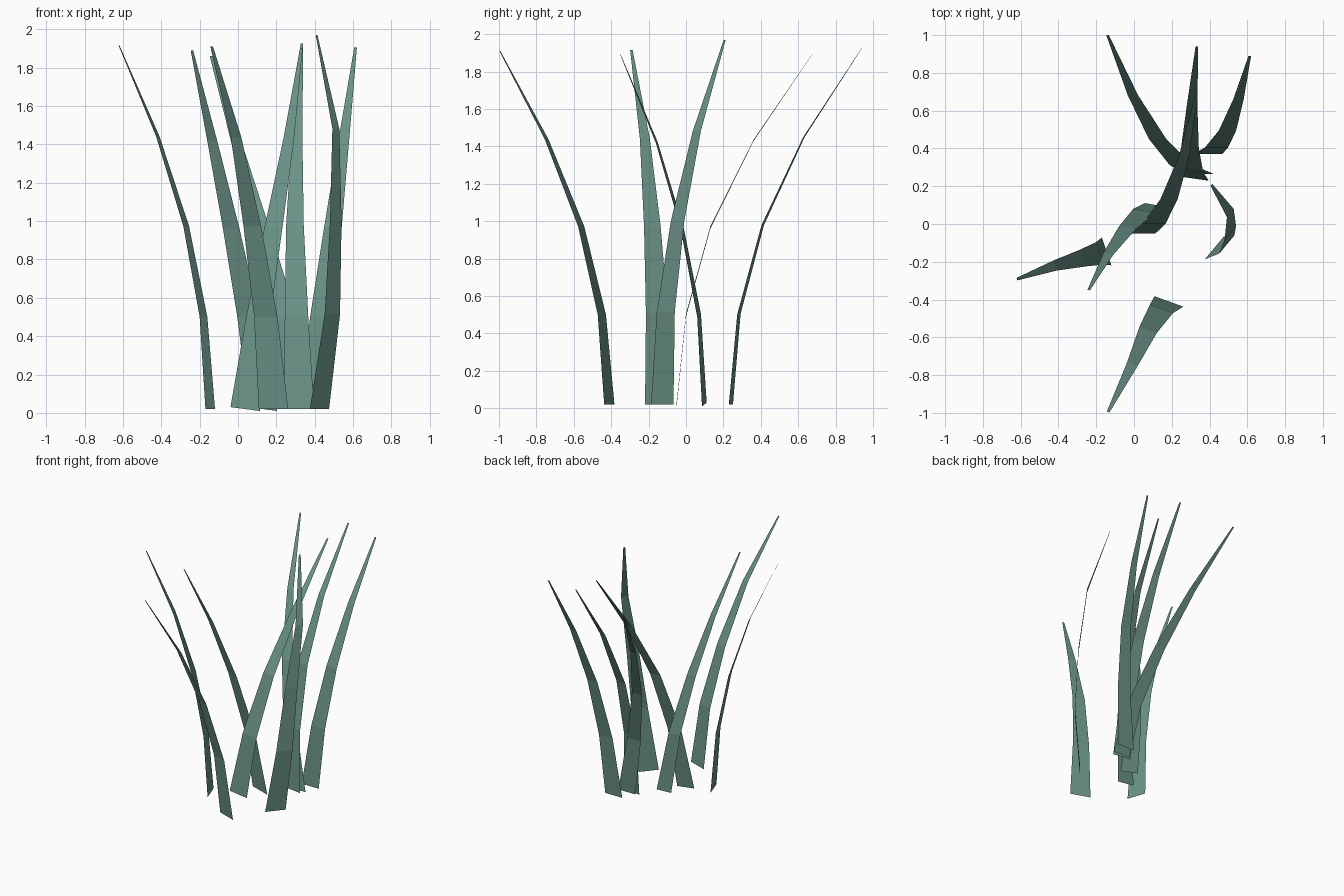
import bpy
from mathutils import Vector

# One flat colour for all the grass
green = bpy.data.materials.new("grey_green")
green.diffuse_color = (0.145, 0.288, 0.242, 1.0)

# Shared blade proportions, from root to tip
WIDTHS = (1.0, 0.8, 0.6, 0.36, 0.09)
RISE = (0.0, 0.254, 0.503, 0.75, 1.0)
ROOT = 0.02


def grass_blade(name, across, top, path):
    """Flat tapering ribbon: width vector at the root, tip height, centre line in x, y."""
    across = Vector(across)
    verts = []
    for (x, y), w, r in zip(path, WIDTHS, RISE):
        centre = Vector((x, y, ROOT + r * (top - ROOT)))
        verts += [centre - across * w / 2, centre + across * w / 2]
    # keep the upper side of the curved ribbon as its front
    lean = Vector((path[-1][0] - path[0][0], path[-1][1] - path[0][1], 0))
    flip = across.cross(Vector((0, 0, 1))).dot(lean) > 0
    faces = []
    for i in range(0, len(verts) - 2, 2):
        quad = (i, i + 1, i + 3, i + 2)
        faces.append(quad[::-1] if flip else quad)
    mesh = bpy.data.meshes.new(name)
    mesh.from_pydata(verts, [], faces)
    mesh.materials.append(green)
    bpy.context.collection.objects.link(bpy.data.objects.new(name, mesh))


# Front blade
grass_blade("blade_front", (0.153, -0.055, 0), 1.91,
            [(0.185, -0.41), (0.145, -0.45), (0.075, -0.56), (-0.01, -0.745), (-0.137, -0.995)])
# Left blades
grass_blade("blade_left", (0.05, -0.148, 0), 1.915,
            [(-0.145, -0.145), (-0.18, -0.155), (-0.27, -0.18), (-0.418, -0.22), (-0.62, -0.292)])
grass_blade("blade_front_left", (0.148, -0.025, -0.02), 1.89,
            [(0.13, 0.098), (0.055, 0.07), (-0.035, -0.02), (-0.135, -0.157), (-0.24, -0.35)])
# Right blade
grass_blade("blade_right", (0.1, 0.12, 0), 1.97,
            [(0.425, -0.127), (0.492, -0.108), (0.51, -0.045), (0.51, 0.058), (0.41, 0.207)])
# Blade arching through the middle
grass_blade("blade_middle", (0.153, 0, -0.02), 1.9,
            [(0.037, -0.05), (0.105, 0.0), (0.185, 0.13), (0.265, 0.36), (0.33, 0.68)])
# Back blades
grass_blade("blade_back_right", (0.153, 0, 0), 1.905,
            [(0.39, 0.37), (0.437, 0.405), (0.495, 0.495), (0.553, 0.66), (0.613, 0.89)])
grass_blade("blade_back", (0.153, -0.022, 0), 1.925,
            [(0.32, 0.24), (0.305, 0.283), (0.297, 0.41), (0.308, 0.63), (0.333, 0.94)])
grass_blade("blade_back_left", (0.153, 0, 0), 1.86,
            [(0.345, 0.265), (0.25, 0.312), (0.125, 0.45), (-0.005, 0.68), (-0.14, 1.0)])
